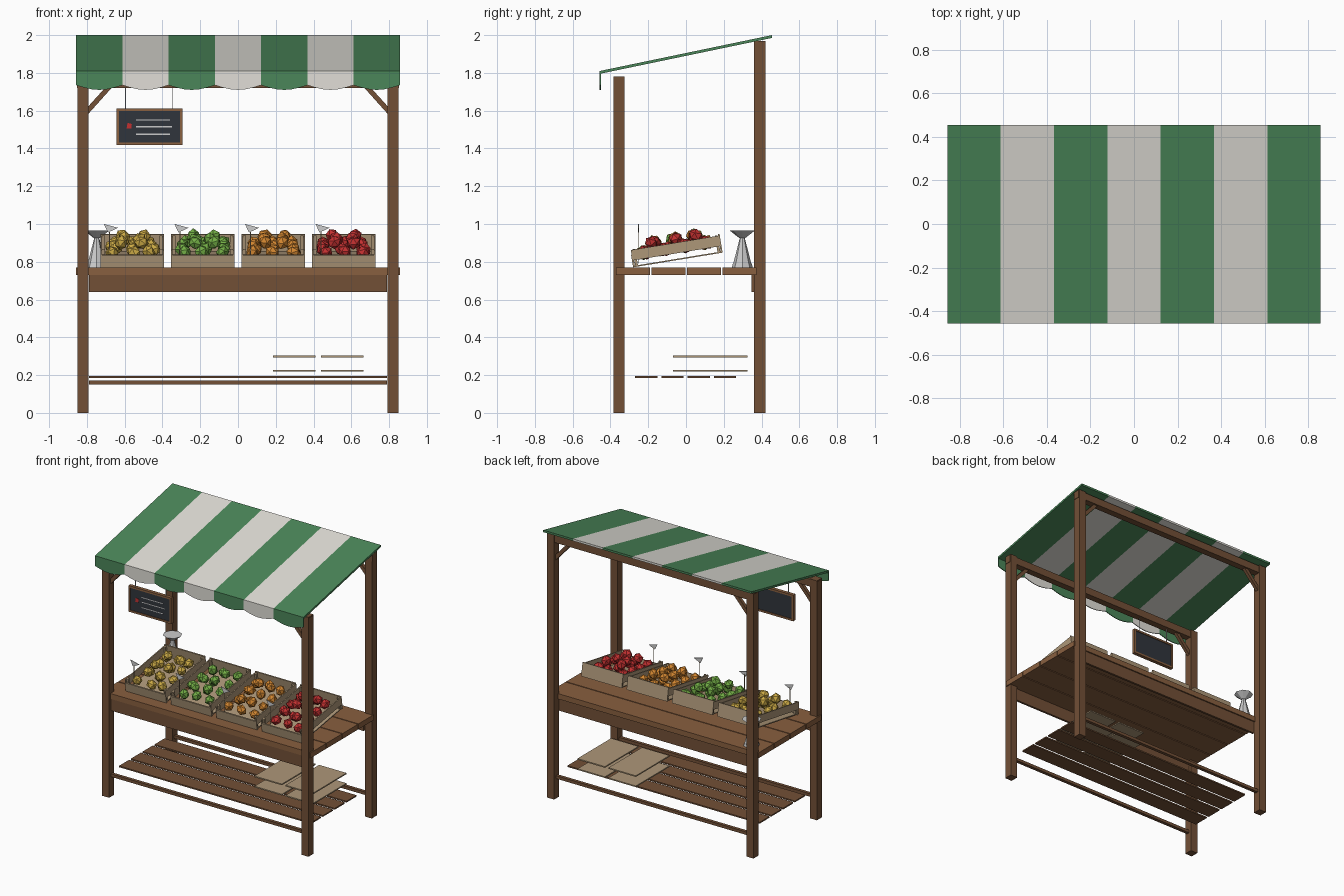
import bpy, bmesh, math, random
from mathutils import Matrix, Vector

if "Cube" in bpy.data.objects:
    bpy.data.objects.remove(bpy.data.objects["Cube"])

random.seed(4)

def mat(name, r, g, b):
    m = bpy.data.materials.new(name)
    m.diffuse_color = (r, g, b, 1)
    m.use_nodes = True
    m.node_tree.nodes["Principled BSDF"].inputs["Base Color"].default_value = m.diffuse_color
    return m

POST = mat("dark_wood", 0.17, 0.08, 0.037)
TABLE = mat("table_wood", 0.25, 0.115, 0.05)
CRATE = mat("crate_wood", 0.42, 0.31, 0.19)
GREEN = mat("green_cloth", 0.07, 0.24, 0.10)
CREAM = mat("cream_cloth", 0.75, 0.73, 0.68)
SLATE = mat("slate", 0.03, 0.035, 0.045)
CHALK = mat("chalk", 0.8, 0.8, 0.78)
RED = mat("red_fruit", 0.55, 0.03, 0.03)
FRUIT = [mat("yellow_fruit", 0.6, 0.4, 0.06), mat("green_fruit", 0.17, 0.42, 0.06),
         mat("orange_fruit", 0.65, 0.24, 0.03), RED]

def finish(name, bm, m=None):
    bmesh.ops.recalc_face_normals(bm, faces=bm.faces)
    me = bpy.data.meshes.new(name)
    bm.to_mesh(me)
    bm.free()
    ob = bpy.data.objects.new(name, me)
    bpy.context.collection.objects.link(ob)
    if m:
        me.materials.append(m)
    return ob

def box(name, x, y, z, m=None, M=Matrix()):
    """Box from (min, max) pairs, optionally transformed."""
    bm = bmesh.new()
    size = [b - a for a, b in (x, y, z)]
    mid = Vector([(a + b) / 2 for a, b in (x, y, z)])
    bmesh.ops.create_cube(bm, size=1, matrix=M @ Matrix.Translation(mid) @ Matrix.Diagonal((*size, 1)))
    return finish(name, bm, m)

def prism(name, pts, depth, m=None):
    """Polygon given in 3D, extruded along the depth vector."""
    bm = bmesh.new()
    f = bm.faces.new([bm.verts.new(p) for p in pts])
    r = bmesh.ops.extrude_face_region(bm, geom=[f])
    bmesh.ops.translate(bm, verts=[v for v in r["geom"] if isinstance(v, bmesh.types.BMVert)], vec=depth)
    return finish(name, bm, m)

# Posts, top beams and corner braces
for tag, y, top in (("front", -0.355, 1.78), ("back", 0.39, 1.97)):
    for side, s in (("left", -1), ("right", 1)):
        box(f"{tag}_{side}_post", (s * 0.82 - 0.029, s * 0.82 + 0.029), (y - 0.03, y + 0.03), (0, top), POST)
        zb = top - 0.06
        prism(f"{tag}_{side}_brace",
              [(s * 0.795, y - 0.012, zb - 0.14), (s * 0.795, y - 0.012, zb - 0.10),
               (s * 0.70, y - 0.012, zb + 0.005), (s * 0.665, y - 0.012, zb + 0.005)],
              (0, 0.024, 0), POST)
    box(f"{tag}_top_beam", (-0.852, 0.852), (y - 0.025, y + 0.025), (zb, top - 0.005), POST)
    # lower stretcher
    box(f"{tag}_shelf_rail", (-0.79, 0.79), (y - 0.012, y + 0.012), (0.15, 0.172), POST)

# Table top planks and aprons
for i in range(4):
    y = -0.37 + i * 0.1875
    box(f"table_plank_{i}", (-0.857, 0.857), (y, y + 0.18), (0.73, 0.77), TABLE)
for tag, y in (("front", -0.355), ("back", 0.355)):
    box(f"{tag}_apron", (-0.79, 0.79), (y - 0.008, y + 0.008), (0.64, 0.73), POST)

# Lower shelf slats
for i in range(4):
    y = -0.27 + i * 0.139
    box(f"shelf_slat_{i}", (-0.79, 0.79), (y, y + 0.118), (0.184, 0.194), POST)

# Flat crate panels stored on the shelf
for x in (0.185, 0.44):
    for z in (0.218, 0.294):
        box("stored_panel", (x, x + 0.225), (-0.07, 0.325), (z, z + 0.009), CRATE)

# Striped awning with scalloped valance
w = 1.714 / 7
for i in range(7):
    x = -0.857 + i * w
    m = CREAM if i % 2 else GREEN
    prism(f"awning_stripe_{i}",
          [(x, -0.457, 1.795), (x, 0.455, 1.985), (x, 0.455, 2.0), (x, -0.457, 1.81)], (w, 0, 0), m)
    pts = [(x + w * t / 6, -0.457, 1.735 - 0.025 * math.sin(math.pi * t / 6)) for t in range(7)]
    prism(f"valance_{i}", pts + [(x + w, -0.457, 1.80), (x, -0.457, 1.80)], (0, 0.006, 0), m)

# Hanging chalkboard
box("board_slate", (-0.63, -0.305), (-0.363, -0.347), (1.43, 1.60), SLATE)
for z in (1.418, 1.598):
    box("board_frame_rail", (-0.643, -0.293), (-0.368, -0.342), (z, z + 0.014), TABLE)
for x in (-0.643, -0.307):
    box("board_frame_stile", (x, x + 0.014), (-0.368, -0.342), (1.432, 1.598), TABLE)
for x in (-0.595, -0.345):
    box("board_string", (x - 0.002, x + 0.002), (-0.357, -0.353), (1.61, 1.725), CHALK)
for z, x in ((1.55, -0.36), (1.515, -0.35), (1.475, -0.36)):
    box("chalk_line", (-0.54, x), (-0.365, -0.363), (z - 0.003, z + 0.003), CHALK)
prism("chalk_fruit", [(-0.59, -0.363, 1.505), (-0.565, -0.363, 1.505), (-0.562, -0.363, 1.53), (-0.585, -0.363, 1.535)],
      (0, -0.003, 0), RED)

# Tilted crates with fruit and price flags
def fruit_pile(name, M, m):
    bm = bmesh.new()
    spots = [(-0.1 + 0.1 * c, 0.065 + 0.108 * r, 0.068) for c in range(3) for r in range(4)]
    spots += [(-0.05 + 0.1 * c, 0.12 + 0.108 * r, 0.112) for c in range(2) for r in range(3)]
    for p in spots:
        p = Vector(p) + Vector([random.uniform(-0.014, 0.014) for _ in range(2)] + [0])
        rot = Matrix.Rotation(random.uniform(0, 6), 4, Vector([random.uniform(-1, 1) for _ in range(3)]))
        bmesh.ops.create_icosphere(bm, subdivisions=1, radius=0.037,
                                   matrix=M @ Matrix.Translation(p) @ rot @ Matrix.Diagonal((0.95, 0.95, 1.1, 1)))
    finish(name, bm, m)

for i, kind in enumerate(("yellow", "green", "orange", "red")):
    cx = -0.56 + i * 0.3733
    M = Matrix.Translation((cx, -0.272, 0.772)) @ Matrix.Rotation(math.radians(9.3), 4, 'X')
    box(f"{kind}_crate_floor", (-0.162, 0.162), (0, 0.465), (0, 0.007), CRATE, M)
    box(f"{kind}_crate_front", (-0.167, 0.167), (-0.008, 0.002), (0, 0.066), CRATE, M)
    box(f"{kind}_crate_back", (-0.167, 0.167), (0.463, 0.472), (0, 0.1), CRATE, M)
    for s in (-1, 1):
        box(f"{kind}_crate_side", (s * 0.163 - 0.004, s * 0.163 + 0.004), (-0.005, 0.468), (0.036, 0.092), CRATE, M)
        for y in (0.004, 0.446):
            box(f"{kind}_crate_corner", (s * 0.152 - 0.007, s * 0.152 + 0.007), (y, y + 0.015), (0.005, 0.095), CRATE, M)
    fruit_pile(f"{kind}_fruit", M, FRUIT[i])
    fx = cx - 0.12
    box(f"{kind}_flag_stick", (fx - 0.002, fx + 0.002), (-0.252, -0.248), (0.79, 0.97), CRATE)
    prism(f"{kind}_price_flag", [(fx - 0.03, -0.253, 1.0), (fx + 0.045, -0.253, 0.98), (fx - 0.008, -0.253, 0.955)],
          (0, 0.003, 0), CHALK)

# Weighing scale: foot, tapered body and dish
bm = bmesh.new()
for r1, r2, z0, z1 in ((0.055, 0.05, 0.77, 0.79), (0.048, 0.012, 0.79, 0.93), (0.015, 0.066, 0.925, 0.965)):
    bmesh.ops.create_cone(bm, cap_ends=True, segments=8, radius1=r1, radius2=r2, depth=z1 - z0,
                          matrix=Matrix.Translation((-0.748, 0.298, (z0 + z1) / 2)))
finish("weighing_scale", bm)
